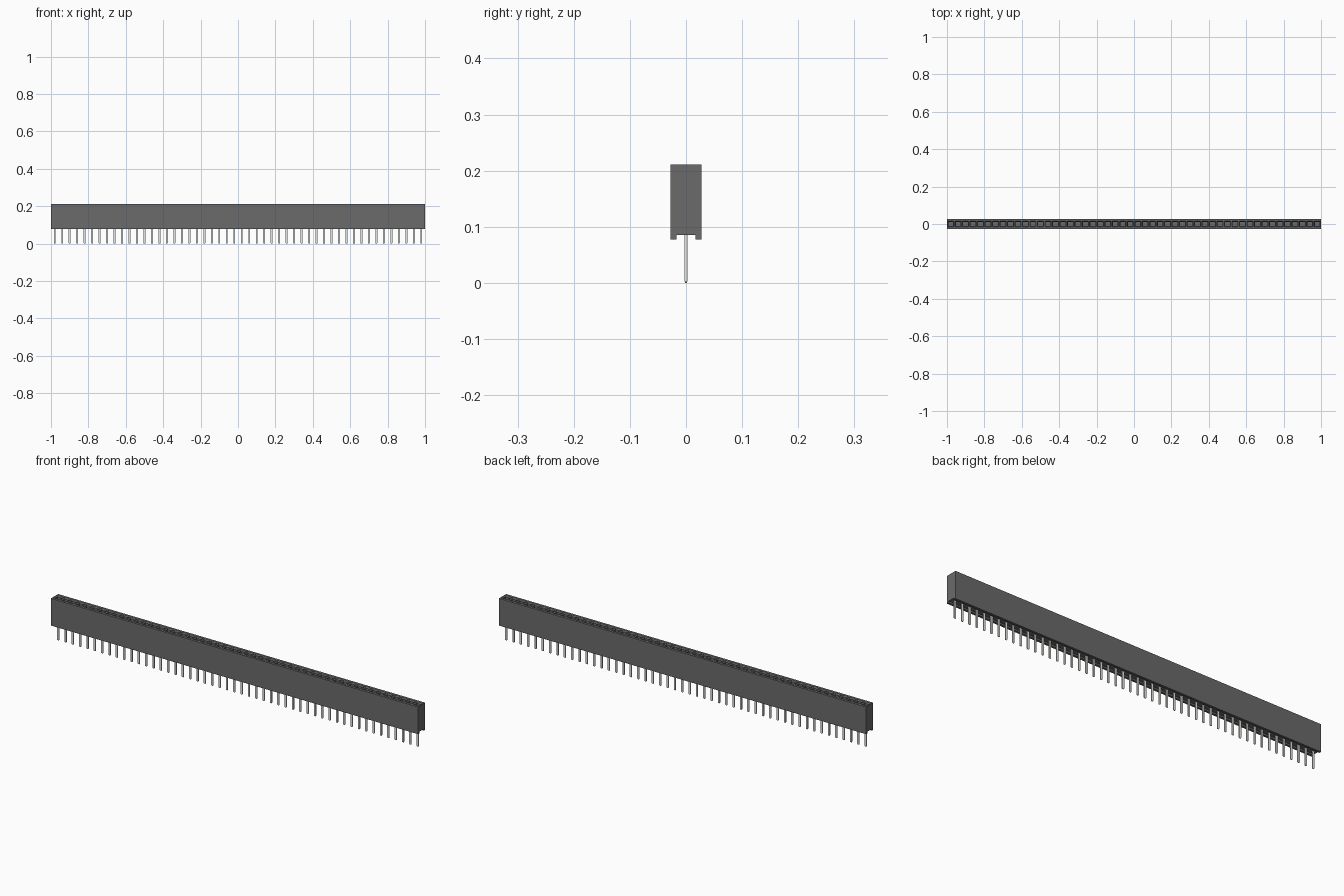
import bpy, bmesh
from mathutils import Vector

if "Cube" in bpy.data.objects:
    bpy.data.objects.remove(bpy.data.objects["Cube"])

COUNT, PITCH = 50, 0.04


def material(name, color, metallic=0.0):
    m = bpy.data.materials.new(name)
    m.use_nodes = True
    m.diffuse_color = (*color, 1)
    m.node_tree.nodes["Principled BSDF"].inputs["Base Color"].default_value = (*color, 1)
    return m


def make_object(name, bm, mat):
    bmesh.ops.recalc_face_normals(bm, faces=bm.faces)
    mesh = bpy.data.meshes.new(name)
    bm.to_mesh(mesh)
    bm.free()
    mesh.materials.append(mat)
    obj = bpy.data.objects.new(name, mesh)
    bpy.context.collection.objects.link(obj)
    return obj


black = material("dark grey plastic", (0.148, 0.145, 0.145))
metal = material("pale grey metal", (0.82, 0.82, 0.78))

# Housing: cross-section with a channel underneath, extruded one cell at a time
half = [(0.017, 0.085), (0.017, 0.077), (0.028, 0.077), (0.028, 0.211), (0.019, 0.211)]
profile = half + [(-y, z) for y, z in reversed(half)]
bm = bmesh.new()
ring = [bm.verts.new((-1, y, z)) for y, z in profile]
bm.faces.new(ring)
sockets = []
for i in range(COUNT):
    x = -1 + (i + 1) * PITCH
    nxt = [bm.verts.new((x, y, z)) for y, z in profile]
    for k in range(len(profile)):
        j = (k + 1) % len(profile)
        face = bm.faces.new((ring[k], ring[j], nxt[j], nxt[k]))
        if k == len(half) - 1:
            sockets.append(face)
    ring = nxt
bm.faces.new(ring)
bmesh.ops.recalc_face_normals(bm, faces=bm.faces)

# Sockets: rim, sloped lead-in, then a straight shaft
bmesh.ops.inset_individual(bm, faces=sockets, thickness=0.004)
bmesh.ops.inset_individual(bm, faces=sockets, thickness=0.006, depth=-0.006)
shafts = bmesh.ops.extrude_discrete_faces(bm, faces=sockets)["faces"]
bmesh.ops.translate(bm, vec=Vector((0, 0, -0.09)), verts=[v for f in shafts for v in f.verts])
make_object("housing", bm, black)

# Pins: flat blades with a short tapered tip
bm = bmesh.new()
for i in range(COUNT):
    x = -1 + (i + 0.5) * PITCH
    verts = bmesh.ops.create_cube(bm, size=1)["verts"]
    for v in verts:
        v.co = Vector((x + v.co.x * 0.01, v.co.y * 0.005, 0.045 + v.co.z * 0.084))
    bottom = [f for f in verts[0].link_faces for f in [f]]
    low = min({f for v in verts for f in v.link_faces}, key=lambda f: f.calc_center_median().z)
    tip = bmesh.ops.extrude_discrete_faces(bm, faces=[low])["faces"][0]
    for v in tip.verts:
        v.co = Vector((x + (v.co.x - x) * 0.6, v.co.y * 0.6, 0))
make_object("pins", bm, metal)
